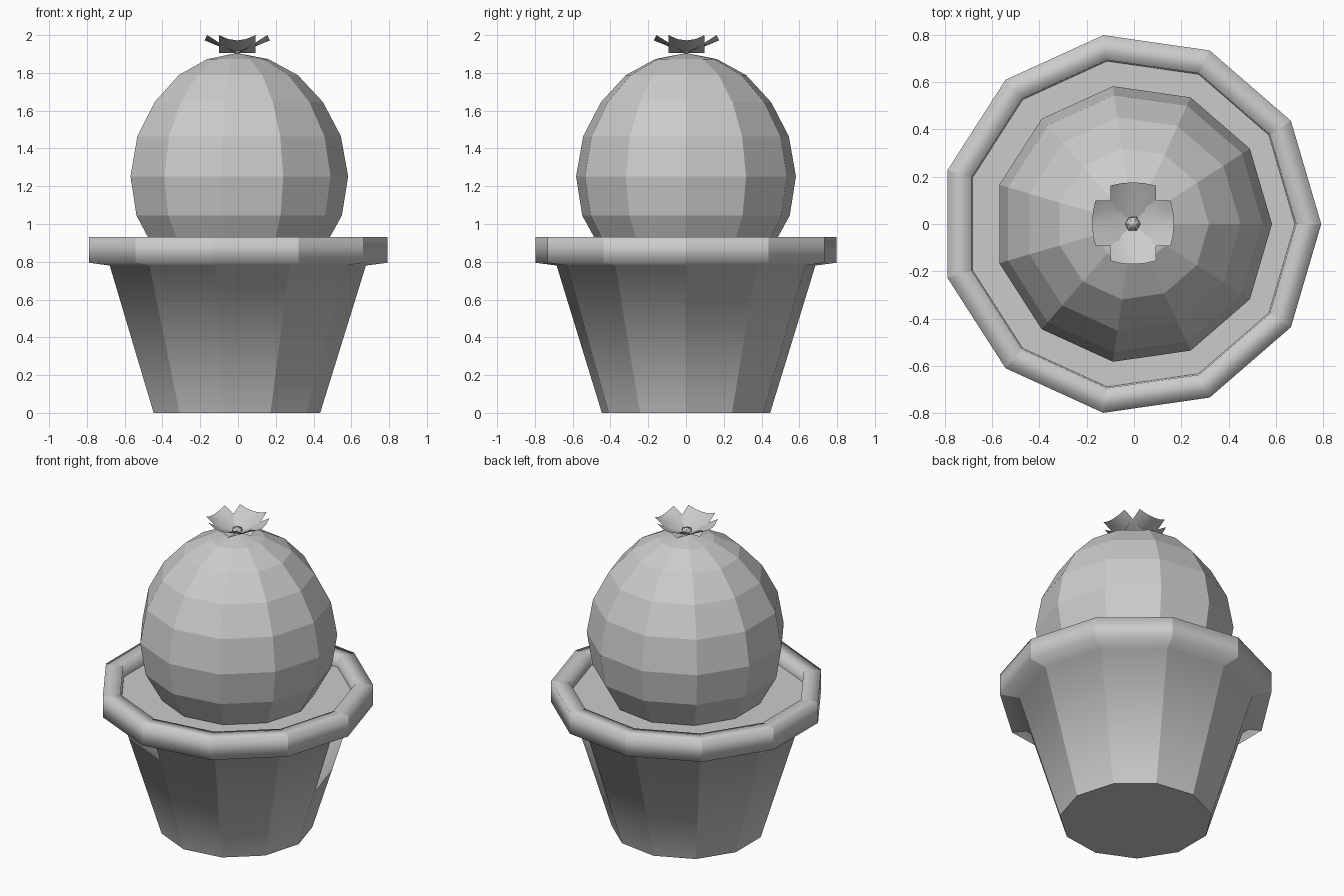
import bpy, bmesh, math

if "Cube" in bpy.data.objects:
    bpy.data.objects.remove(bpy.data.objects["Cube"])

SIDES = 11


def finish(name, bm, fix_normals=True):
    if fix_normals:
        bmesh.ops.recalc_face_normals(bm, faces=bm.faces)
    me = bpy.data.meshes.new(name)
    bm.to_mesh(me)
    bm.free()
    ob = bpy.data.objects.new(name, me)
    bpy.context.collection.objects.link(ob)
    return ob


def lathe(name, profile, cx, sides=SIDES, smooth_profile=False):
    """Revolve (radius, z) points; the facets stay crisp around the axis."""
    bm = bmesh.new()
    rings = []
    for r, z in profile:
        if r == 0:
            rings.append([bm.verts.new((cx, 0, z))] * sides)
        else:
            rings.append([bm.verts.new((cx + r * math.cos(math.tau * i / sides),
                                        r * math.sin(math.tau * i / sides), z))
                          for i in range(sides)])
    for a, b in zip(rings, rings[1:]):
        for i in range(sides):
            j = (i + 1) % sides
            quad = list(dict.fromkeys((a[i], a[j], b[j], b[i])))
            face = bm.faces.new(quad)
            face.smooth = smooth_profile
    # vertical facet edges are sharp, the profile itself may be smooth
    for a, b in zip(rings, rings[1:]):
        for i in range(sides):
            e = bm.edges.get((a[i], b[i]))
            if e:
                e.smooth = False
    # keep the foot of the pot crisp
    for e in bm.edges:
        if all(v.co.z < 0.001 for v in e.verts):
            e.smooth = False
    return finish(name, bm)


# Pot body with rolled rim
lathe("pot", [(0, 0), (0.45, 0), (0.692, 0.78), (0.806, 0.795),
              (0.806, 0.93), (0.70, 0.93), (0.695, 0.86)],
      -0.015, smooth_profile=True)

# Soil
lathe("soil", [(0.695, 0.86), (0, 0.86)], -0.015)

# Round cactus
lathe("cactus", [(0, 0.84), (0.455, 0.865), (0.555, 1.045), (0.588, 1.252),
                 (0.55, 1.464), (0.455, 1.645), (0.322, 1.788),
                 (0.165, 1.873), (0, 1.905)], -0.005)

# Flower: four cupped square petals
bm = bmesh.new()
rows = [(0.0, 1.905, 0.0), (0.09, 1.938, 0.014), (0.173, 1.972, 0.028)]
for k in range(4):
    a = math.tau * k / 4
    grid = []
    for r, z, cup in rows:
        row = []
        for t in (-1, -0.5, 0, 0.5, 1):
            u, v = r - t * t * cup * 0.5, t * 0.096
            row.append(bm.verts.new((u * math.cos(a) - v * math.sin(a) - 0.004,
                                     u * math.sin(a) + v * math.cos(a) + 0.003,
                                     z + t * t * cup)))
        grid.append(row)
    for p, q in zip(grid, grid[1:]):
        for i in range(4):
            bm.faces.new((p[i], q[i], q[i + 1], p[i + 1])).smooth = True
finish("flower_petals", bm, fix_normals=False)

# Flower centre
lathe("flower_centre", [(0, 1.90), (0.034, 1.91), (0.03, 1.93), (0, 1.94)],
      -0.005, sides=6, smooth_profile=True)
